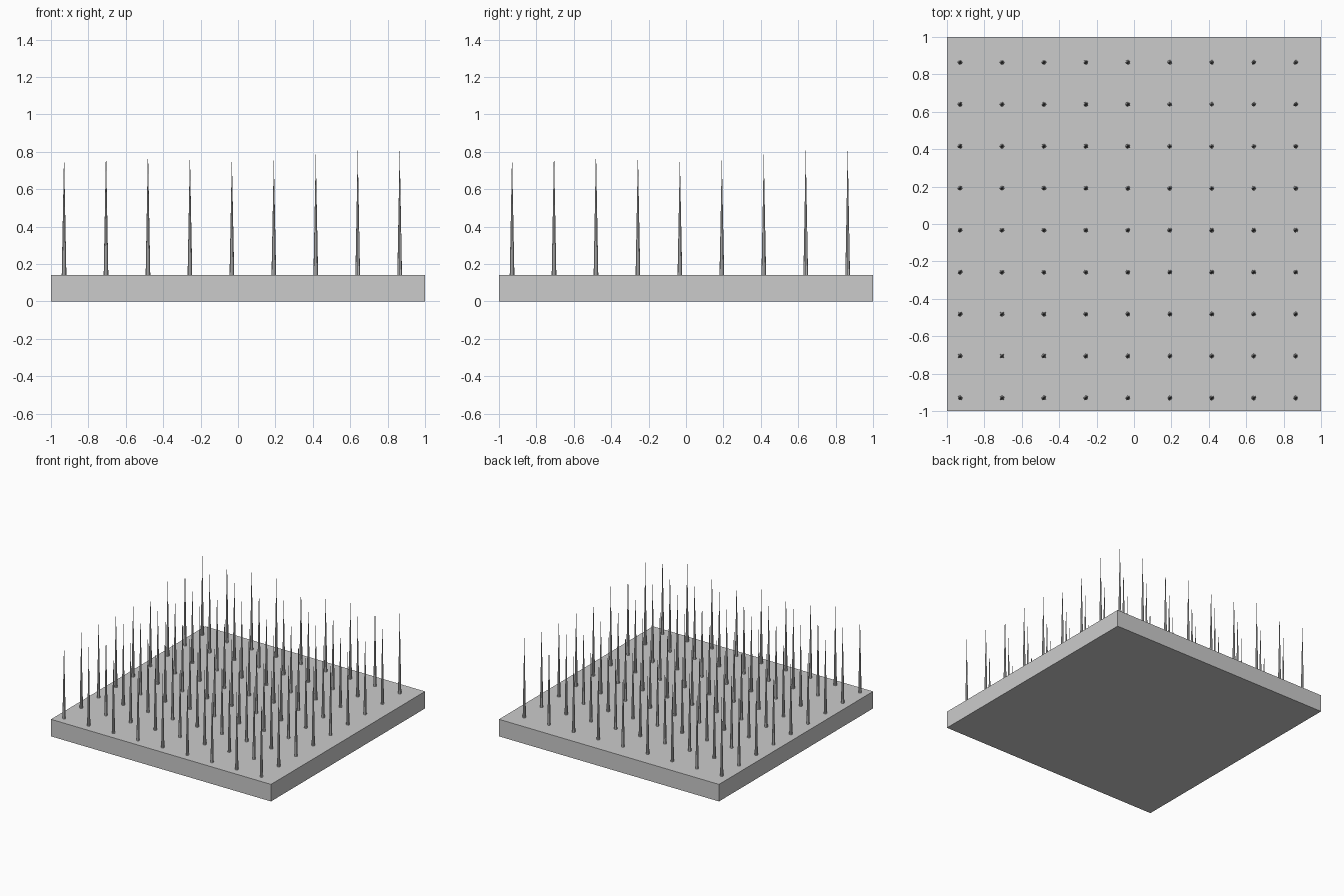
import bpy
import bmesh
from math import sin
from mathutils import Matrix

cube = bpy.data.objects.get("Cube")
if cube:
    bpy.data.objects.remove(cube, do_unlink=True)

COUNT = 9
START, STEP = -0.93, 0.2243
SLAB_HEIGHT = 0.14
RADIUS = 0.0125

grey = bpy.data.materials.new("plain grey")
grey.use_nodes = True
colour = (0.6, 0.6, 0.6, 1)
grey.diffuse_color = colour
grey.node_tree.nodes["Principled BSDF"].inputs["Base Color"].default_value = colour


def add_object(name, bm):
    mesh = bpy.data.meshes.new(name)
    bm.to_mesh(mesh)
    bm.free()
    mesh.materials.append(grey)
    obj = bpy.data.objects.new(name, mesh)
    bpy.context.collection.objects.link(obj)


# Square base slab
bm = bmesh.new()
bmesh.ops.create_cube(bm, size=1, matrix=Matrix.Translation((0, 0, SLAB_HEIGHT / 2))
                      @ Matrix.Diagonal((2, 2, SLAB_HEIGHT, 1)))
add_object("base_slab", bm)

# Grid of needles whose tips follow a gentle wave in both directions
bm = bmesh.new()
for i in range(COUNT):
    for j in range(COUNT):
        tip = 0.77 + 0.028 * (sin(i) + sin(j))
        length = tip - SLAB_HEIGHT
        place = Matrix.Translation((START + i * STEP, START + j * STEP,
                                    SLAB_HEIGHT + length / 2))
        bmesh.ops.create_cone(bm, cap_ends=True, segments=8, radius1=RADIUS,
                              radius2=0, depth=length, matrix=place)
bmesh.ops.remove_doubles(bm, verts=bm.verts, dist=0.0001)
add_object("needles", bm)
